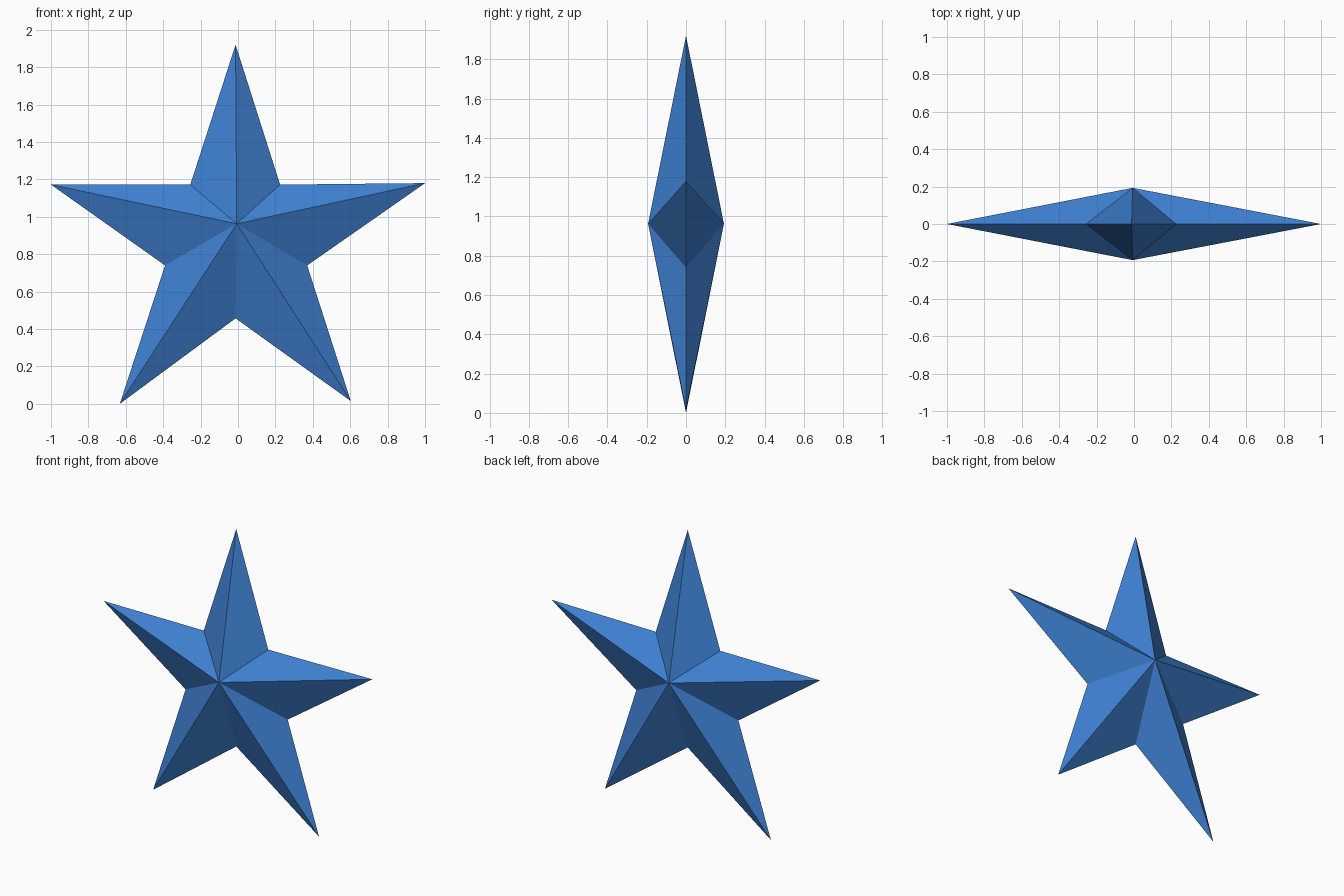
import bpy

if "Cube" in bpy.data.objects:
    bpy.data.objects.remove(bpy.data.objects["Cube"])

# Star outline in the XZ plane, clockwise from the top tip (tip, notch, tip, ...)
outline = [
    (-0.013, 1.92), (0.225, 1.172),
    (1.0, 1.18), (0.37, 0.74),
    (0.603, 0.015), (-0.013, 0.457),
    (-0.632, 0.0), (-0.39, 0.74),
    (-1.0, 1.172), (-0.255, 1.172),
]
centre = (-0.007, 0.963)
half_depth = 0.193

# Flat outline ring plus a front and a back peak
verts = [(x, 0, z) for x, z in outline]
verts += [(centre[0], -half_depth, centre[1]), (centre[0], half_depth, centre[1])]
n = len(outline)
front, back = n, n + 1

# Facets from each outline edge to both peaks
faces = []
for i in range(n):
    j = (i + 1) % n
    faces.append((j, i, front))
    faces.append((i, j, back))

mesh = bpy.data.meshes.new("star")
mesh.from_pydata(verts, [], faces)
mesh.update()
star = bpy.data.objects.new("star", mesh)
bpy.context.collection.objects.link(star)

# Blue colour
blue = bpy.data.materials.new("blue")
blue.diffuse_color = (0.05, 0.22, 0.65, 1)
blue.use_nodes = True
blue.node_tree.nodes["Principled BSDF"].inputs["Base Color"].default_value = blue.diffuse_color
mesh.materials.append(blue)
